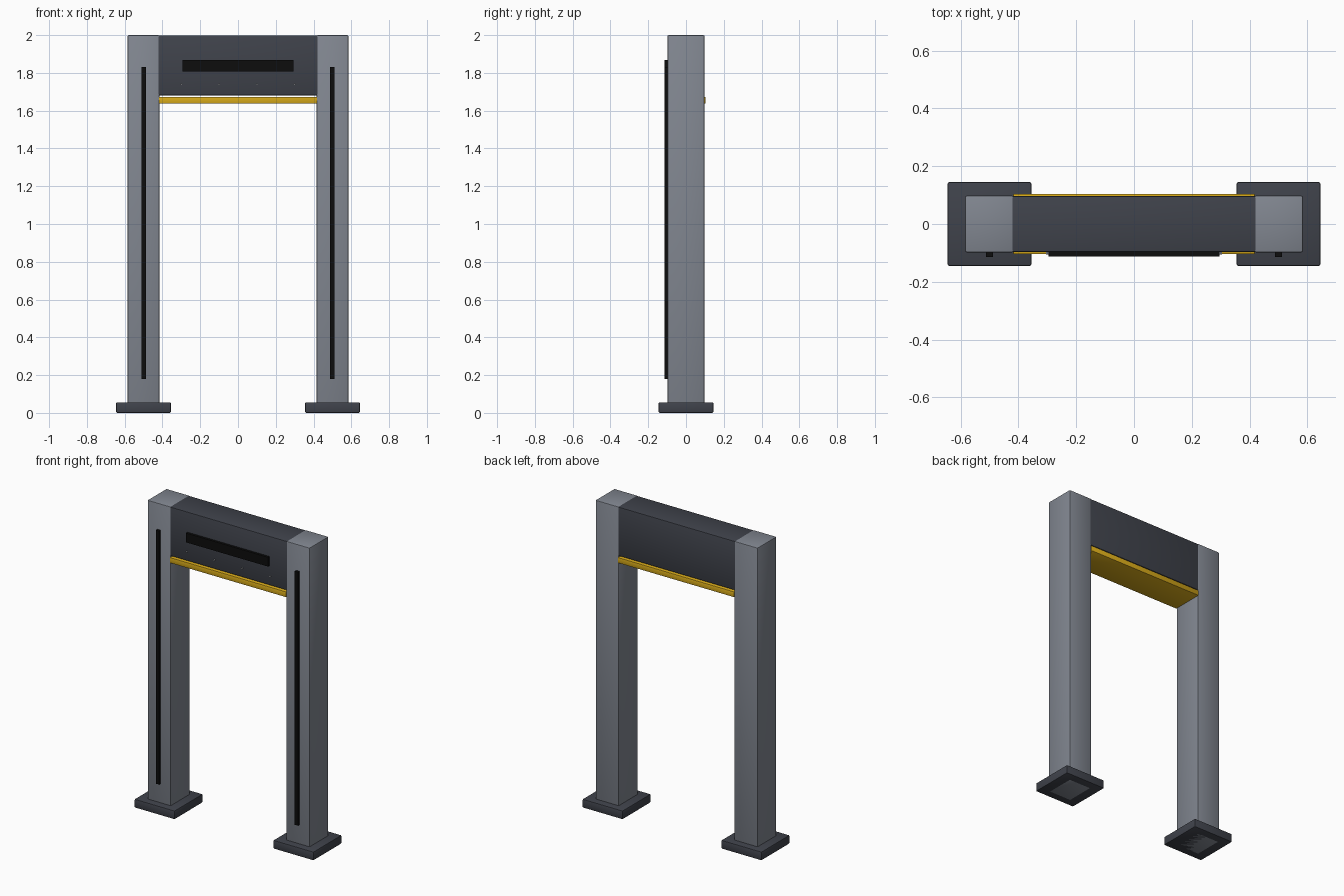
import bpy, bmesh, math
from mathutils import Matrix

if "Cube" in bpy.data.objects:
    bpy.data.objects.remove(bpy.data.objects["Cube"])


def material(name, rgb):
    m = bpy.data.materials.new(name)
    m.diffuse_color = (*rgb, 1)
    m.use_nodes = True
    m.node_tree.nodes["Principled BSDF"].inputs["Base Color"].default_value = m.diffuse_color
    return m


GREY = material("grey_paint", (0.22, 0.24, 0.28))
DARK = material("dark_paint", (0.05, 0.055, 0.07))
YELLOW = material("yellow_paint", (0.68, 0.40, 0.01))
BLACK = material("black_glass", (0.004, 0.004, 0.004))
STEEL = material("steel", (0.4, 0.42, 0.45))


def add_object(name, bm, mat):
    me = bpy.data.meshes.new(name)
    bm.to_mesh(me)
    bm.free()
    me.materials.append(mat)
    ob = bpy.data.objects.new(name, me)
    bpy.context.collection.objects.link(ob)
    return ob


def box(name, lo, hi, mat, bevel=0.0):
    """Box between two corners with optional rounded edges."""
    size = [b - a for a, b in zip(lo, hi)]
    mid = [(a + b) / 2 for a, b in zip(lo, hi)]
    bm = bmesh.new()
    bmesh.ops.create_cube(bm, size=1, matrix=Matrix.Translation(mid) @ Matrix.Diagonal((*size, 1)))
    if bevel:
        bmesh.ops.bevel(bm, geom=bm.edges[:], offset=bevel, segments=2, profile=0.5, affect='EDGES')
    return add_object(name, bm, mat)


# Left and right posts, each with a foot plate and a front light slit
for side, cx in (("left", -0.5), ("right", 0.5)):
    box(f"{side}_post", (cx - 0.084, -0.098, 0), (cx + 0.084, 0.098, 2), GREY, 0.006)
    box(f"{side}_foot_plate", (cx - 0.145, -0.145, 0), (cx + 0.145, 0.145, 0.056), DARK, 0.006)
    box(f"{side}_light_slit", (cx - 0.012, -0.114, 0.18), (cx + 0.012, -0.094, 1.83), BLACK)

# Header beam running through the posts, just inside their faces
box("header_beam", (-0.583, -0.097, 1.68), (0.583, 0.097, 1.999), DARK, 0.006)

# Yellow warning strip under the header
box("warning_strip", (-0.418, -0.104, 1.638), (0.418, 0.104, 1.673), YELLOW, 0.002)

# Display window on the front of the header
box("display_window", (-0.295, -0.113, 1.808), (0.295, -0.09, 1.868), BLACK)

# Row of small screws below the display
for i in range(4):
    bm = bmesh.new()
    bmesh.ops.create_cone(bm, cap_ends=True, segments=12, radius1=0.005, radius2=0.005, depth=0.012,
                          matrix=Matrix.Translation((-0.3 + 0.2 * i, -0.1, 1.74))
                          @ Matrix.Rotation(math.pi / 2, 4, 'X'))
    add_object(f"header_screw_{i + 1}", bm, STEEL)

# Smooth shading on the rounded edges, flat faces kept sharp
for ob in bpy.context.collection.objects:
    ob.select_set(True)
    bpy.context.view_layer.objects.active = ob
bpy.ops.object.shade_smooth_by_angle(angle=math.radians(30))
